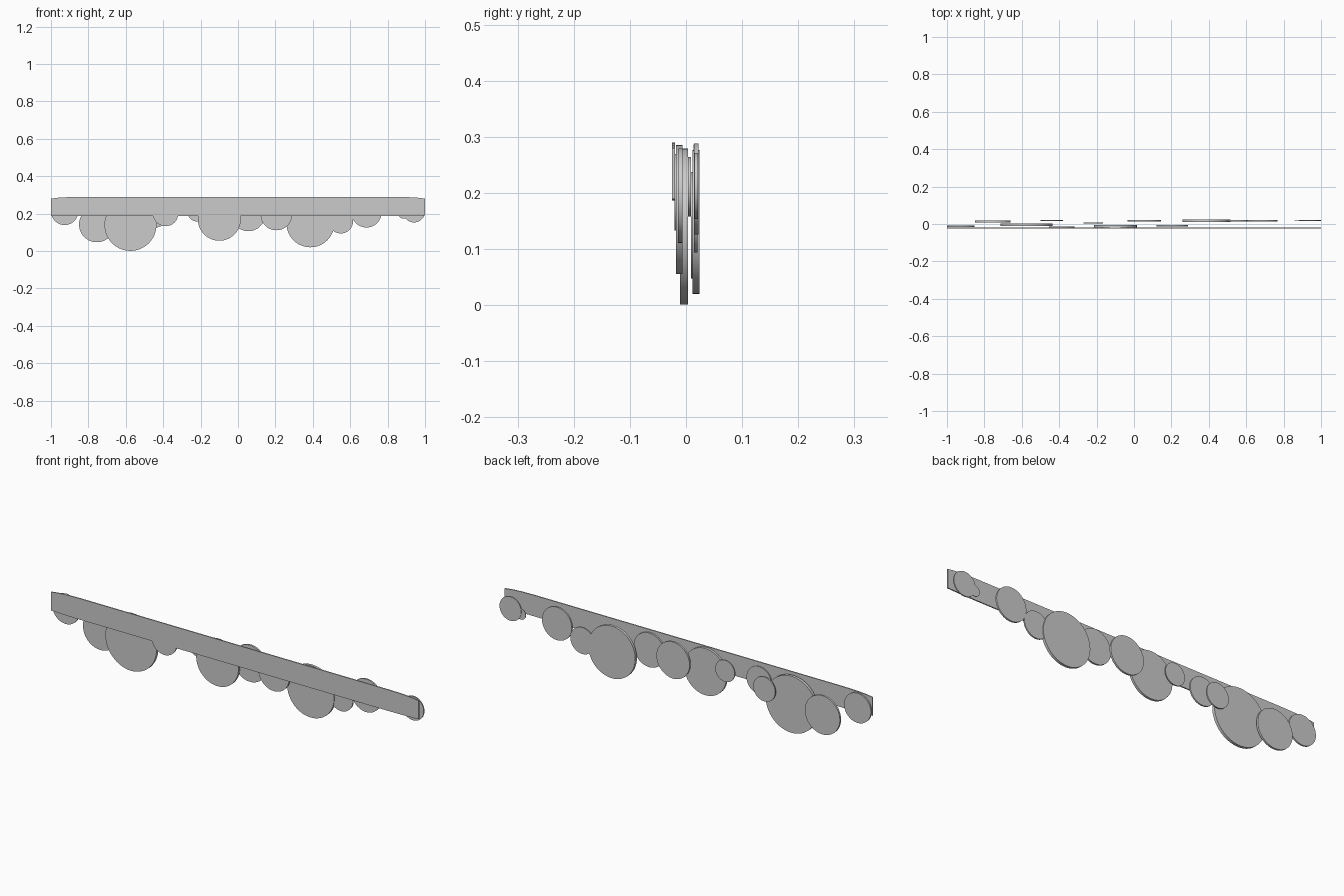
import bpy, bmesh, math

if "Cube" in bpy.data.objects:
    bpy.data.objects.remove(bpy.data.objects["Cube"])

# x centre, y centre, z centre, radius of each hanging disc
DISCS = [
    (-0.927, -0.012, 0.212, 0.073),
    (-0.755, 0.014, 0.142, 0.095),
    (-0.575, -0.0036, 0.140, 0.139),
    (-0.440, 0.018, 0.186, 0.060),
    (-0.387, -0.0175, 0.201, 0.068),
    (-0.218, 0.006, 0.211, 0.053),
    (-0.100, -0.012, 0.170, 0.115),
    (0.055, 0.018, 0.196, 0.090),
    (0.205, -0.0105, 0.195, 0.084),
    (0.387, 0.018, 0.148, 0.128),
    (0.550, 0.0175, 0.159, 0.065),
    (0.687, 0.018, 0.207, 0.081),
    (0.885, 0.018, 0.200, 0.027),
    (0.941, 0.018, 0.212, 0.059),
]


def prism(name, outline, y0, y1):
    """Extrude an x-z outline between two depths."""
    bm = bmesh.new()
    front = [bm.verts.new((x, y0, z)) for x, z in outline]
    back = [bm.verts.new((x, y1, z)) for x, z in outline]
    n = len(outline)
    bm.faces.new(front)
    bm.faces.new(back[::-1])
    for i in range(n):
        j = (i + 1) % n
        bm.faces.new((front[j], front[i], back[i], back[j]))
    bmesh.ops.recalc_face_normals(bm, faces=bm.faces)
    mesh = bpy.data.meshes.new(name)
    bm.to_mesh(mesh)
    bm.free()
    obj = bpy.data.objects.new(name, mesh)
    bpy.context.collection.objects.link(obj)
    bpy.ops.object.select_all(action='DESELECT')
    obj.select_set(True)
    bpy.context.view_layer.objects.active = obj
    bpy.ops.object.shade_smooth_by_angle(angle=math.radians(30))
    return obj


# Thin front board, its long edges easing inwards at both ends
top = [(1.0, 0.280), (0.96, 0.285), (0.91, 0.288), (0.84, 0.2895)]
bottom = [(0.84, 0.186), (0.91, 0.1865), (1.0, 0.189)]
right = bottom + top
outline = right + [(-x, z) for x, z in reversed(right)]
prism("front_board", outline, -0.025, -0.0195)

# Upright discs behind the board, thickness in proportion to radius
SEG = 64
for i, (cx, cy, cz, r) in enumerate(DISCS):
    ring = [(cx + r * math.cos(2 * math.pi * k / SEG),
             cz + r * math.sin(2 * math.pi * k / SEG)) for k in range(SEG)]
    prism(f"disc_{i + 1}", ring, cy - 0.05 * r, cy + 0.05 * r)
